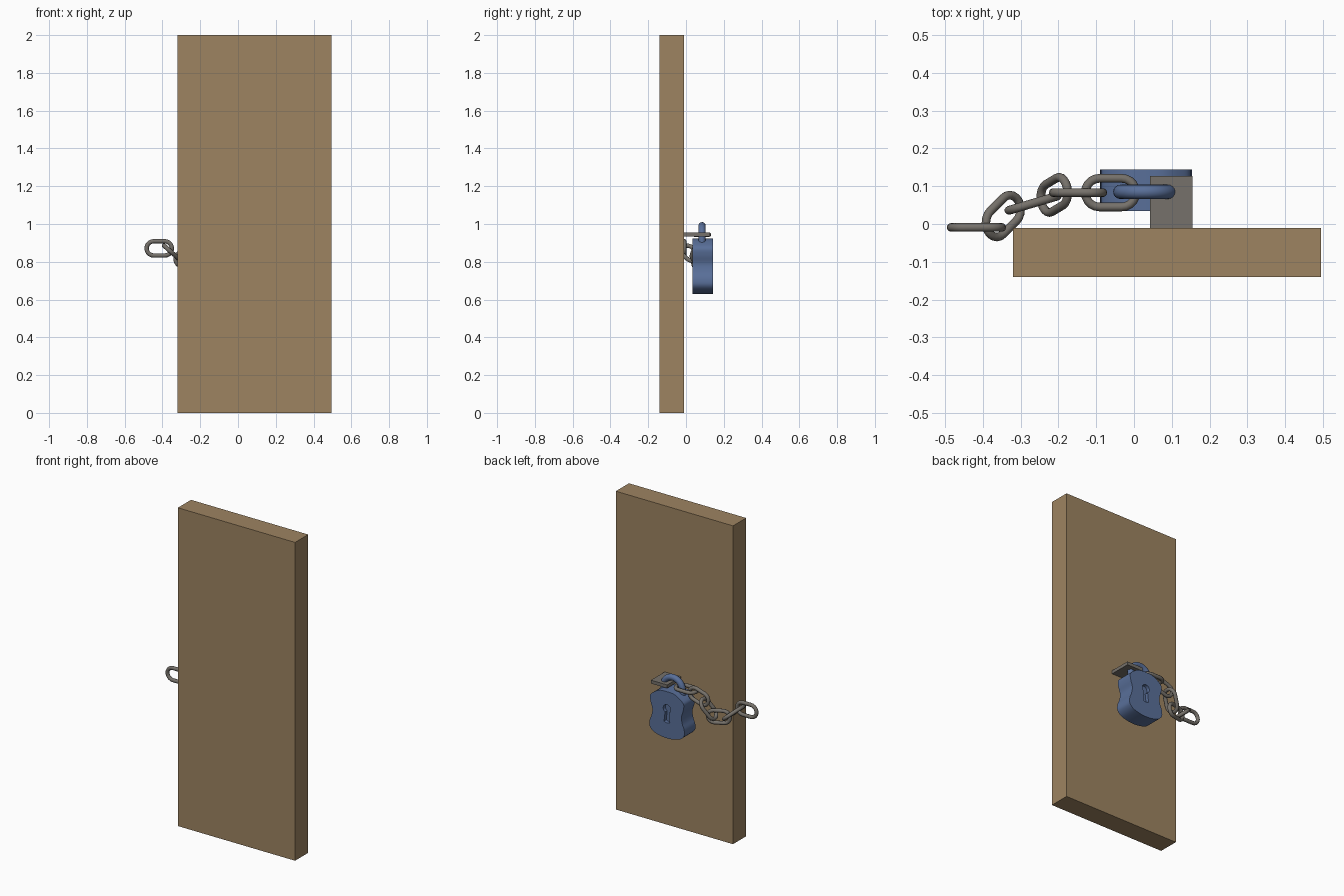
import bpy, bmesh, math
from mathutils import Vector

if "Cube" in bpy.data.objects:
    bpy.data.objects.remove(bpy.data.objects["Cube"])


def material(name, rgb):
    m = bpy.data.materials.new(name)
    m.diffuse_color = (*rgb, 1)
    m.use_nodes = True
    m.node_tree.nodes["Principled BSDF"].inputs["Base Color"].default_value = m.diffuse_color
    return m


WOOD = material("brown wood", (0.34, 0.23, 0.12))
BLUE = material("blue steel", (0.10, 0.16, 0.32))
GREY = material("grey iron", (0.18, 0.165, 0.145))


def finish(bm, name, mat, smooth=False):
    bmesh.ops.recalc_face_normals(bm, faces=bm.faces)
    me = bpy.data.meshes.new(name)
    bm.to_mesh(me)
    bm.free()
    ob = bpy.data.objects.new(name, me)
    bpy.context.collection.objects.link(ob)
    me.materials.append(mat)
    if smooth:
        shade(ob)
    return ob


def shade(ob):
    bpy.ops.object.select_all(action='DESELECT')
    ob.select_set(True)
    bpy.context.view_layer.objects.active = ob
    bpy.ops.object.shade_smooth_by_angle(angle=math.radians(40))


def box(name, lo, hi, mat):
    bm = bmesh.new()
    bmesh.ops.create_cube(bm, size=1)
    for v in bm.verts:
        v.co = Vector([a + (b - a) * (c + 0.5) for a, b, c in zip(lo, hi, v.co)])
    return finish(bm, name, mat)


def tube(name, pts, normal, radius, mat, closed, sides=12):
    """Round tube along a flat path lying in the plane with the given normal."""
    bm, rings, n = bmesh.new(), [], len(pts)
    for i, p in enumerate(pts):
        a = pts[i - 1] if closed or i else p
        b = pts[(i + 1) % n] if closed or i < n - 1 else p
        side = (b - a).normalized().cross(normal)
        rings.append([bm.verts.new(p + radius * (math.cos(t) * normal + math.sin(t) * side))
                      for t in (2 * math.pi * k / sides for k in range(sides))])
    for i in range(n if closed else n - 1):
        r, s = rings[i], rings[(i + 1) % n]
        for k in range(sides):
            bm.faces.new((r[k], r[(k + 1) % sides], s[(k + 1) % sides], s[k]))
    if not closed:
        bm.faces.new(rings[0])
        bm.faces.new(rings[-1])
    return finish(bm, name, mat, True)


def prism(name, outline, y0, y1, mat):
    """Extrude an (x, z) outline along y."""
    bm = bmesh.new()
    face = bm.faces.new([bm.verts.new((x, y0, z)) for x, z in outline])
    ext = bmesh.ops.extrude_face_region(bm, geom=[face])
    for v in ext["geom"]:
        if isinstance(v, bmesh.types.BMVert):
            v.co.y = y1
    return finish(bm, name, mat)


def spline(pts, steps=5):
    """Closed smooth curve through 2D points."""
    out, n = [], len(pts)
    for i in range(n):
        p = [pts[(i + k - 1) % n] for k in range(4)]
        for s in range(steps):
            t = s / steps
            out.append(tuple(0.5 * (2 * p[1][j] + (p[2][j] - p[0][j]) * t
                       + (2 * p[0][j] - 5 * p[1][j] + 4 * p[2][j] - p[3][j]) * t * t
                       + (3 * p[1][j] - p[0][j] - 3 * p[2][j] + p[3][j]) * t ** 3)
                       for j in range(2)))
    return out


# Door and the hasp plate standing out from it
box("door_board", (-0.32, -0.14, 0), (0.495, -0.01, 2), WOOD)
box("hasp_plate", (0.042, -0.012, 0.935), (0.155, 0.127, 0.956), GREY)

# Padlock body: waisted shield outline, mirrored about its middle
CX = 0.032
half = [(0.05, 0.919), (0.09, 0.898), (0.116, 0.872), (0.114, 0.835), (0.101, 0.79),
        (0.106, 0.75), (0.120, 0.712), (0.119, 0.675), (0.092, 0.648), (0.045, 0.634)]
loop = ([(0, 0.923)] + half + [(0, 0.63)] + [(-x, z) for x, z in reversed(half)])
body = prism("padlock_body", spline([(CX + x, z) for x, z in loop]), 0.034, 0.144, BLUE)

# Keyhole cut: round top with a flared slot
key = [(CX + 0.026 * math.sin(a), 0.815 - 0.026 * math.cos(a))
       for a in (math.radians(30 + 300 * k / 20) for k in range(21))]
key += [(CX - 0.02, 0.732), (CX, 0.725), (CX + 0.02, 0.732)]
cutter = prism("keyhole_cutter", key, 0.122, 0.2, BLUE)
cutter.hide_render = True
mod = body.modifiers.new("keyhole", 'BOOLEAN')
mod.operation, mod.solver, mod.object = 'DIFFERENCE', 'EXACT', cutter
bpy.context.view_layer.objects.active = body
body.select_set(True)
bpy.ops.object.modifier_apply(modifier=mod.name)
bpy.data.objects.remove(cutter)
shade(body)

# Shackle
arc = [Vector((0.03 + 0.066 * math.cos(a), 0.085, 0.925 + 0.066 * math.sin(a)))
       for a in (math.pi * k / 20 for k in range(21))]
down = Vector((0, 0, -0.05))
tube("shackle", [arc[0] + down] + arc + [arc[-1] + down], Vector((0, 1, 0)), 0.019, BLUE, False, 16)

# Chain: centre, long direction, plane normal of each link
links = [((-0.062, 0.083, 0.943), (-1, 0, 0), (0, 0, 1)),
         ((-0.148, 0.083, 0.918), (-0.95, 0, -0.3), (0, 1, 0)),
         ((-0.211, 0.077, 0.855), (-0.5, -0.3, -0.8), (0.8, 0.05, -0.55)),
         ((-0.267, 0.055, 0.812), (-0.95, -0.28, 0.08), (-0.28, 0.95, 0)),
         ((-0.346, 0.021, 0.845), (-0.6, -0.6, 0.53), (0.66, 0, 0.75)),
         ((-0.417, -0.009, 0.871), (-1, 0, 0), (0, 1, 0))]
for i, (c, u, n) in enumerate(links):
    c, u, n = Vector(c), Vector(u).normalized(), Vector(n)
    n = (n - u * n.dot(u)).normalized()
    w = n.cross(u)
    pts = []
    for end in (1, -1):
        for k in range(11):
            a = math.pi * (k / 10 - 0.5)
            pts.append(c + end * (u * (0.029 + 0.038 * math.cos(a)) + w * 0.038 * math.sin(a)))
    tube(f"chain_link_{i + 1}", pts, n, 0.0115, GREY, True)
